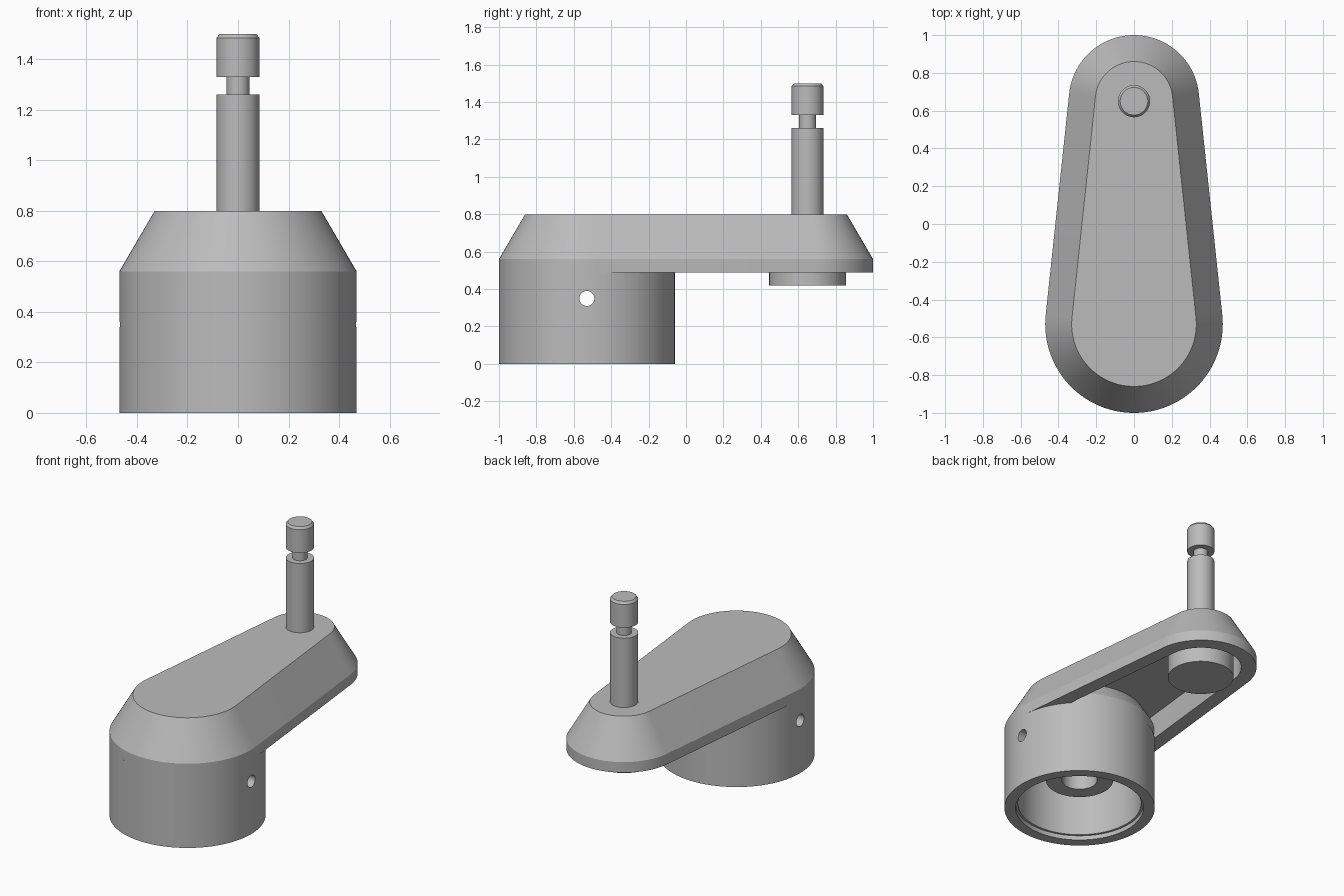
import bpy, bmesh, math

cube = bpy.data.objects.get("Cube")
if cube:
    bpy.data.objects.remove(cube, do_unlink=True)

HUB_Y, PIN_Y = -0.53, 0.655
HUB_R, TIP_R = 0.47, 0.345

grey = bpy.data.materials.new("plain_grey")
grey.use_nodes = True
colour = (0.5, 0.5, 0.5, 1)
grey.diffuse_color = colour
grey.node_tree.nodes["Principled BSDF"].inputs["Base Color"].default_value = colour


def circle(radius, y, n=128):
    steps = [2 * math.pi * i / n for i in range(n)]
    return [(radius * math.cos(a), y + radius * math.sin(a)) for a in steps]


def teardrop(inset, n=64):
    """Outline wrapped around the hub circle and the smaller tip circle."""
    tilt = math.asin((HUB_R - TIP_R) / (PIN_Y - HUB_Y))
    pts = []
    for y, r, start, end in ((PIN_Y, TIP_R, tilt, math.pi - tilt),
                             (HUB_Y, HUB_R, math.pi - tilt, 2 * math.pi + tilt)):
        for i in range(n + 1):
            a = start + (end - start) * i / n
            pts.append(((r - inset) * math.cos(a), y + (r - inset) * math.sin(a)))
    return pts


def loft(name, rings):
    """Skin a list of (outline, height) rings and cap both ends."""
    bm = bmesh.new()
    loops = [[bm.verts.new((x, y, z)) for x, y in pts] for pts, z in rings]
    for low, high in zip(loops, loops[1:]):
        for i in range(len(low)):
            j = (i + 1) % len(low)
            bm.faces.new((low[i], low[j], high[j], high[i]))
    bm.faces.new(loops[0])
    bm.faces.new(loops[-1])
    bmesh.ops.recalc_face_normals(bm, faces=bm.faces)
    mesh = bpy.data.meshes.new(name)
    bm.to_mesh(mesh)
    bm.free()
    mesh.materials.append(grey)
    obj = bpy.data.objects.new(name, mesh)
    bpy.context.collection.objects.link(obj)
    return obj


def lathe(name, y, profile):
    return loft(name, [(circle(r, y), z) for r, z in profile])


# Crank arm: chamfered top, open pocket underneath
arm = loft("crank_arm", [(teardrop(inset), z) for inset, z in (
    (0.095, 0.66), (0.095, 0.49), (0, 0.49), (0, 0.56), (0.14, 0.80))])

# Hub: cup with a stepped lip and a bored central post
hub = lathe("hub", HUB_Y, [
    (0.11, 0.58), (0.11, 0.20), (0.21, 0.20), (0.21, 0.48), (0.385, 0.48),
    (0.385, 0.03), (0.40, 0.03), (0.40, 0), (HUB_R, 0), (HUB_R, 0.49),
    (0.467, 0.49), (0.467, 0.56), (0.405, 0.665)])

# Cross hole drilled sideways through the hub
bpy.ops.mesh.primitive_cylinder_add(vertices=32, radius=0.04, depth=1.2,
                                    location=(0, HUB_Y, 0.35),
                                    rotation=(0, math.pi / 2, 0))
drill = bpy.context.object
drill.name = "hole_cutter"
drill.hide_render = True
cut = hub.modifiers.new("cross_hole", 'BOOLEAN')
cut.operation = 'DIFFERENCE'
cut.solver = 'EXACT'
cut.object = drill
bpy.context.view_layer.objects.active = hub
bpy.ops.object.modifier_apply(modifier=cut.name)
bpy.data.objects.remove(drill, do_unlink=True)

# Round boss below the pin
boss = lathe("pin_boss", PIN_Y - 0.005, [(0.205, 0.42), (0.205, 0.67)])

# Handle pin with a neck groove and chamfered head
pin = lathe("handle_pin", PIN_Y - 0.005, [
    (0.085, 0.75), (0.085, 1.26), (0.045, 1.26), (0.045, 1.33),
    (0.085, 1.33), (0.085, 1.485), (0.073, 1.50)])

# Smooth the round walls, keep the edges crisp
bpy.ops.object.select_all(action='DESELECT')
for obj in (arm, hub, boss, pin):
    obj.select_set(True)
bpy.context.view_layer.objects.active = arm
bpy.ops.object.shade_smooth_by_angle(angle=math.radians(25))
